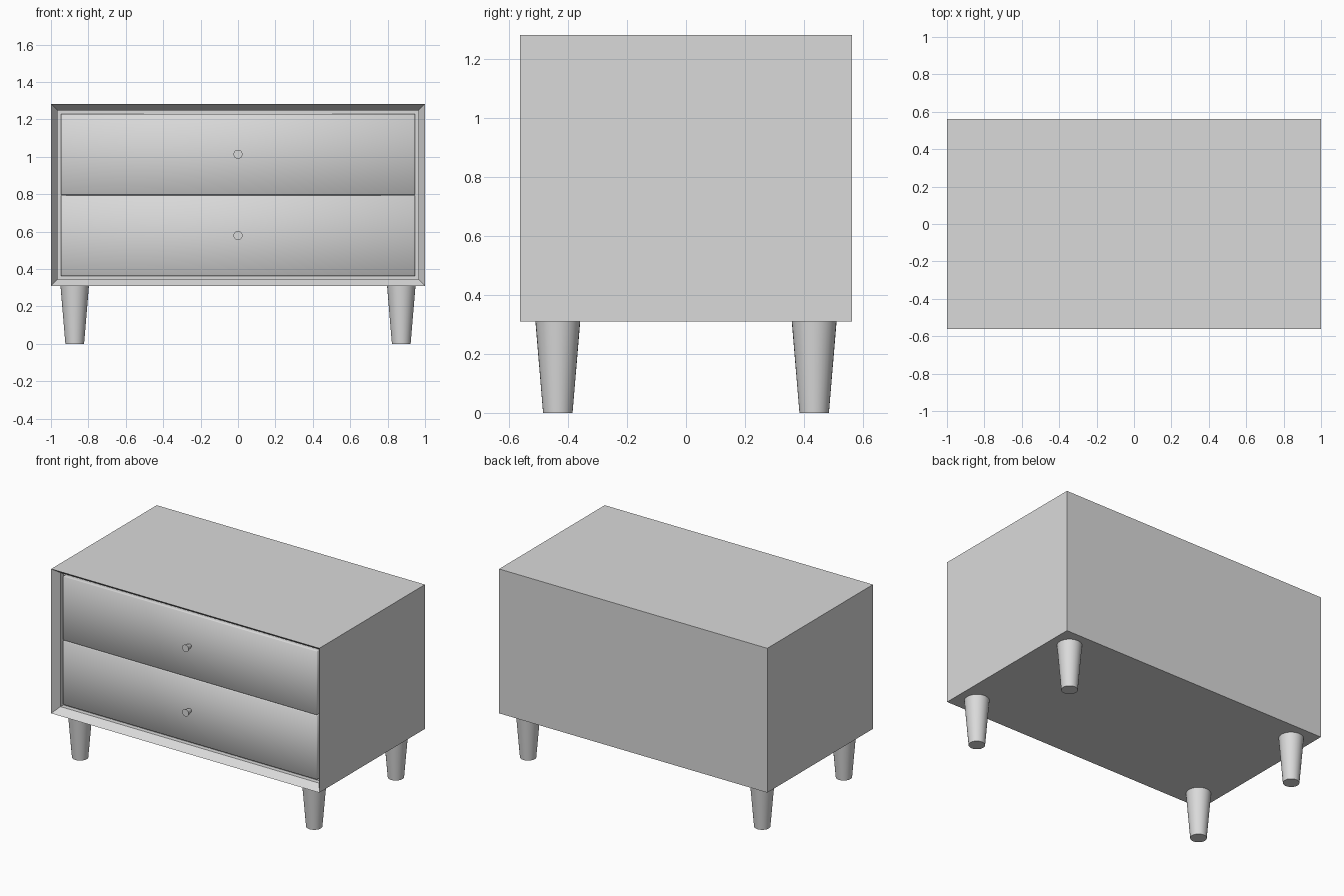
import bpy, bmesh, math
from mathutils import Matrix, Vector

cube = bpy.data.objects.get("Cube")
if cube:
    bpy.data.objects.remove(cube, do_unlink=True)

# Single light grey finish
grey = bpy.data.materials.new("light_grey")
grey.use_nodes = True
colour = (0.7, 0.7, 0.7, 1)
grey.diffuse_color = colour
grey.node_tree.nodes["Principled BSDF"].inputs["Base Color"].default_value = colour

HALF_D = 0.5625          # half depth of the cabinet
LOW, HIGH = 0.31, 1.283  # cabinet bottom and top
RIM = 0.05               # width and depth of the bevelled front rim
FACE_Y = RIM - HALF_D    # plane of the drawer fronts


def finish(bm, name):
    bmesh.ops.recalc_face_normals(bm, faces=bm.faces)
    mesh = bpy.data.meshes.new(name)
    bm.to_mesh(mesh)
    bm.free()
    mesh.materials.append(grey)
    obj = bpy.data.objects.new(name, mesh)
    bpy.context.collection.objects.link(obj)
    return obj


def box(lo, hi):
    lo, hi = Vector(lo), Vector(hi)
    bm = bmesh.new()
    size = Matrix.Diagonal((hi - lo).to_4d())
    bmesh.ops.create_cube(bm, size=1, matrix=Matrix.Translation((lo + hi) / 2) @ size)
    return bm


def cone(name, r1, r2, depth, matrix, sides=32):
    bm = bmesh.new()
    bmesh.ops.create_cone(bm, cap_ends=True, segments=sides, radius1=r1,
                          radius2=r2, depth=depth, matrix=matrix)
    obj = finish(bm, name)
    for face in obj.data.polygons:
        face.use_smooth = len(face.vertices) == 4
    return obj


# Cabinet: box with a mitred rim sloping in to a shallow recess
bm = box((-1, -HALF_D, LOW), (1, HALF_D, HIGH))
bm.normal_update()
front = min(bm.faces, key=lambda f: f.calc_center_median().y)
bmesh.ops.inset_region(bm, faces=[front], thickness=RIM, depth=-RIM)
bm.normal_update()
bmesh.ops.inset_region(bm, faces=[front], thickness=0, depth=-0.03)
finish(bm, "cabinet")

# Two drawer fronts with softened edges, each with a flared round knob
gap = 0.003
mid = (LOW + HIGH) / 2
spans = {"lower": (LOW + RIM + gap, mid - gap / 2),
         "upper": (mid + gap / 2, HIGH - RIM - gap)}
for level, (z0, z1) in spans.items():
    half_w = 1 - RIM - gap
    bm = box((-half_w, FACE_Y, z0), (half_w, FACE_Y + 0.04, z1))
    bmesh.ops.bevel(bm, geom=bm.edges[:], offset=0.003, segments=1, affect='EDGES')
    drawer = finish(bm, level + "_drawer_front")
    for face in drawer.data.polygons:
        face.use_smooth = True
    turn = Matrix.Rotation(math.pi / 2, 4, 'X')
    spot = Matrix.Translation((0, FACE_Y - 0.022, (z0 + z1) / 2))
    cone(level + "_knob", 0.012, 0.024, 0.05, spot @ turn, 24)

# Four tapered legs
for side, x in (("right", -0.873), ("left", 0.873)):
    for end, y in (("front", -0.435), ("back", 0.435)):
        cone(f"{end}_{side}_leg", 0.05, 0.076, LOW,
             Matrix.Translation((x, y, LOW / 2)))
